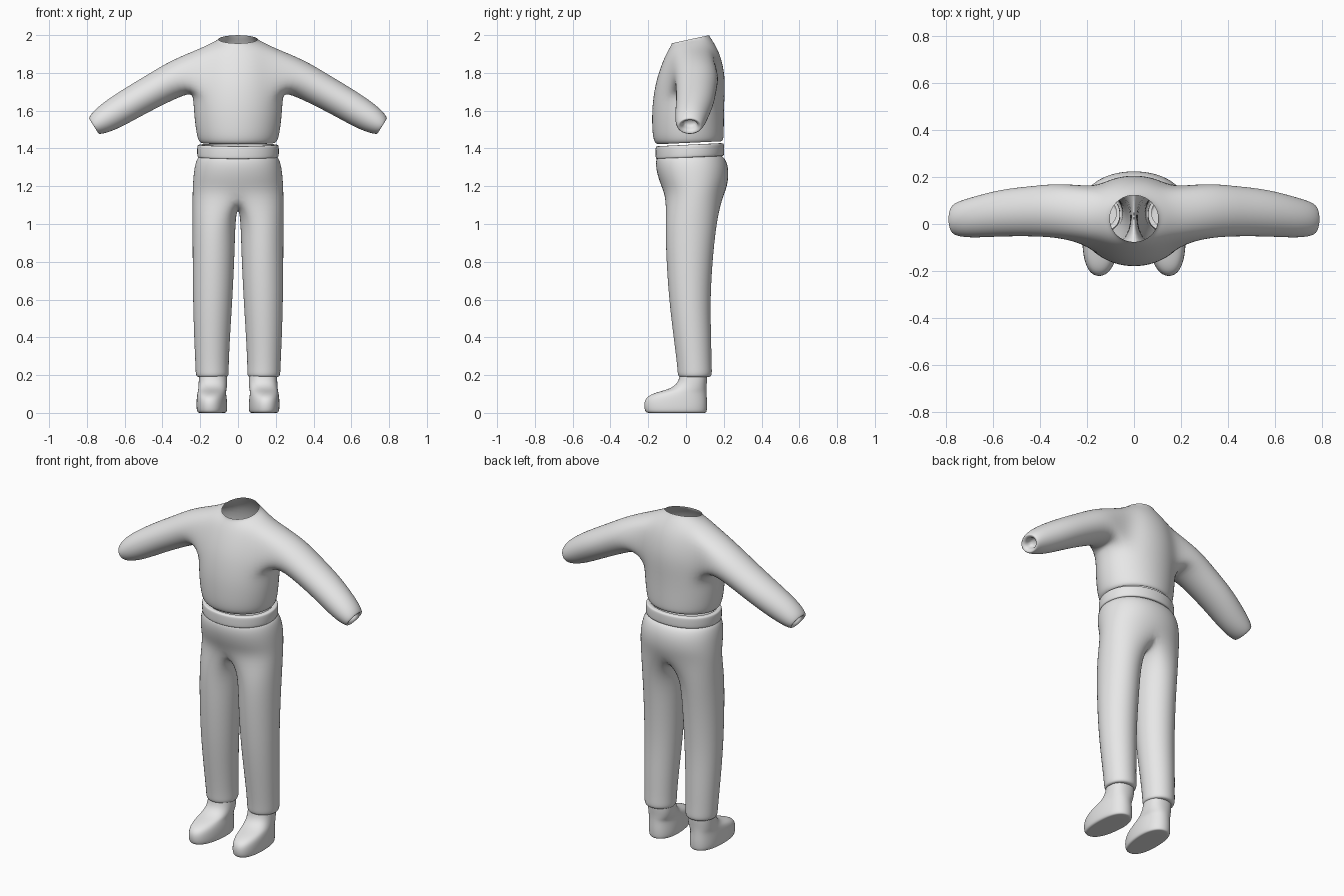
import bpy, bmesh, math
from mathutils import Vector

if "Cube" in bpy.data.objects:
    bpy.data.objects.remove(bpy.data.objects["Cube"])

grey = bpy.data.materials.new("grey cloth")
grey.diffuse_color = (0.8, 0.8, 0.8, 1)
grey.use_nodes = True
grey.node_tree.nodes["Principled BSDF"].inputs["Base Color"].default_value = grey.diffuse_color


def ring(bm, z, x0, x1, y0, y1, n=16, tilt=0, lift=0, e=1.0, start=0, sx=1):
    """Horizontal rounded loop; tilt raises the back, lift raises the sides."""
    k = 3 / (2 + math.cos(2 * math.pi / n))      # offsets subdivision shrinkage
    out = []
    for i in range(n):
        a = start + 2 * math.pi * i / n
        c, s = math.cos(a), math.sin(a)
        px = math.copysign(abs(c) ** e, c) * k
        py = math.copysign(abs(s) ** e, s) * k
        out.append(bm.verts.new((sx * ((x0 + x1) / 2 + px * (x1 - x0) / 2),
                                 (y0 + y1) / 2 + py * (y1 - y0) / 2,
                                 z + tilt * s + lift * c * c)))
    return out


def skin(bm, a, b, skip=()):
    """Quads between two loops."""
    n = len(a)
    for i in range(n):
        if i not in skip:
            bm.faces.new((a[i], a[(i + 1) % n], b[(i + 1) % n], b[i]))


def loft(bm, loops):
    for a, b in zip(loops, loops[1:]):
        skin(bm, a, b)


def finish(bm, name, levels=2):
    bmesh.ops.recalc_face_normals(bm, faces=bm.faces)
    me = bpy.data.meshes.new(name)
    bm.to_mesh(me)
    bm.free()
    me.materials.append(grey)
    for p in me.polygons:
        p.use_smooth = True
    ob = bpy.data.objects.new(name, me)
    bpy.context.collection.objects.link(ob)
    sub = ob.modifiers.new("smooth", 'SUBSURF')
    sub.levels = sub.render_levels = levels
    return ob


# Shirt: body rings from hem to open neck (z, half width, front, back, tilt, lift)
bm = bmesh.new()
body = [(1.43, .195, -.15, .185, .008, 0), (1.438, .208, -.168, .197, .006, 0),
        (1.48, .22, -.178, .2, 0, 0), (1.58, .232, -.18, .2, 0, 0),
        (1.665, .236, -.174, .203, 0, 0), (1.775, .235, -.155, .208, 0, 0),
        (1.885, .2, -.112, .185, 0, .045), (1.94, .14, -.088, .152, .012, .02),
        (1.965, .112, -.078, .13, .02, .005), (1.978, .103, -.076, .122, .022, 0)]
rows = [ring(bm, z, -w, w, a, b, tilt=t, lift=l) for z, w, a, b, t, l in body]
arm_holes = (14, 15, 0, 1, 6, 7, 8, 9)
for i in range(len(rows) - 1):
    skin(bm, rows[i], rows[i + 1], arm_holes if i in (4, 5) else ())

# Sleeves: rings along the arm with a turned-in cuff (x, y, z, thickness, depth)
sleeve = [(.30, .058, 1.785, .098, .116), (.43, .055, 1.715, .089, .106),
          (.56, .048, 1.643, .085, .1), (.67, .03, 1.576, .08, .088),
          (.735, .022, 1.537, .066, .077), (.764, .02, 1.518, .05, .064),
          (.764, .02, 1.518, .043, .056), (.756, .02, 1.523, .027, .037),
          (.72, .022, 1.545, .025, .035)]
for s in (1, -1):
    col = lambda c: c % 16 if s > 0 else (8 - c) % 16
    lo, mid, hi = rows[4:7]
    loops = [[lo[col(c)] for c in range(-2, 3)] + [mid[col(2)]] +
             [hi[col(c)] for c in range(2, -3, -1)] + [mid[col(-2)]]]
    for x, y, z, rv, ru in sleeve:
        loop = []
        for i in range(12):
            a = math.radians(-150 + 30 * i)
            u, v = math.cos(a) * ru * 1.047, math.sin(a) * rv * 1.047
            loop.append(bm.verts.new((s * (x + v * .53), y + u, z + v * .85)))
        loops.append(loop)
    loft(bm, loops)
    bm.faces.new(loops[-1])
finish(bm, "shirt")

# Waistband: closed band with soft edges
bm = bmesh.new()
band = [(1.352, .20, -.147, .187), (1.352, .212, -.158, .198), (1.362, .216, -.161, .202),
        (1.41, .216, -.161, .202), (1.42, .212, -.158, .198), (1.42, .19, -.137, .177)]
loft(bm, [ring(bm, z, -w, w, a, b, tilt=.008, e=.95) for z, w, a, b in band])
finish(bm, "waistband")

# Trousers: hips split into two legs along a crotch seam
bm = bmesh.new()
hips = [(1.36, .2, -.145, .188), (1.348, .216, -.157, .206), (1.3, .23, -.16, .224),
        (1.23, .237, -.142, .224), (1.16, .24, -.112, .205)]
rows = [ring(bm, z, -w, w, a, b, e=.92) for z, w, a, b in hips]
loft(bm, rows)
seam = [bm.verts.new((0, y, z)) for y, z in ((.12, 1.10), (.04, 1.085), (-.04, 1.09))]
legs = [(1.03, .014, .24, -.108, .165), (.85, .018, .24, -.106, .143),
        (.6, .03, .238, -.09, .127), (.4, .043, .232, -.065, .133),
        (.25, .05, .225, -.046, .135), (.207, .049, .224, -.044, .138),
        (.19, .054, .218, -.038, .13), (.19, .075, .2, -.015, .11)]
for s in (1, -1):
    loops = [[rows[-1][(12 + s * i) % 16] for i in range(9)] + seam]
    loops += [ring(bm, z, a, b, c, d, 12, start=math.radians(-120), sx=s)
              for z, a, b, c, d in legs]
    loft(bm, loops)
finish(bm, "trousers")

# Shoes: flat sole, low rounded toe, ankle rising into the trouser leg
shoe = [(.0, .075, .195, -.185, .09), (.0, .06, .21, -.208, .105), (.012, .053, .218, -.218, .11),
        (.05, .053, .219, -.222, .111), (.085, .057, .217, -.21, .109),
        (.108, .062, .213, -.16, .108), (.125, .06, .21, -.09, .108),
        (.15, .058, .208, -.05, .109), (.185, .058, .207, -.033, .112),
        (.25, .062, .203, -.028, .112)]
for s, side in ((1, "left"), (-1, "right")):
    bm = bmesh.new()
    loops = [ring(bm, z, a, b, c, d, e=.85, sx=s) for z, a, b, c, d in shoe]
    for loop in loops:                            # narrower, slightly turned-out toe
        for v in loop:
            t = max(0, -v.co.y) / .22
            v.co.x = s * (.137 + (s * v.co.x - .137) * (1 - .12 * t) + .012 * t)
    loft(bm, loops)
    bm.faces.new(loops[0])
    finish(bm, side + "_shoe")
